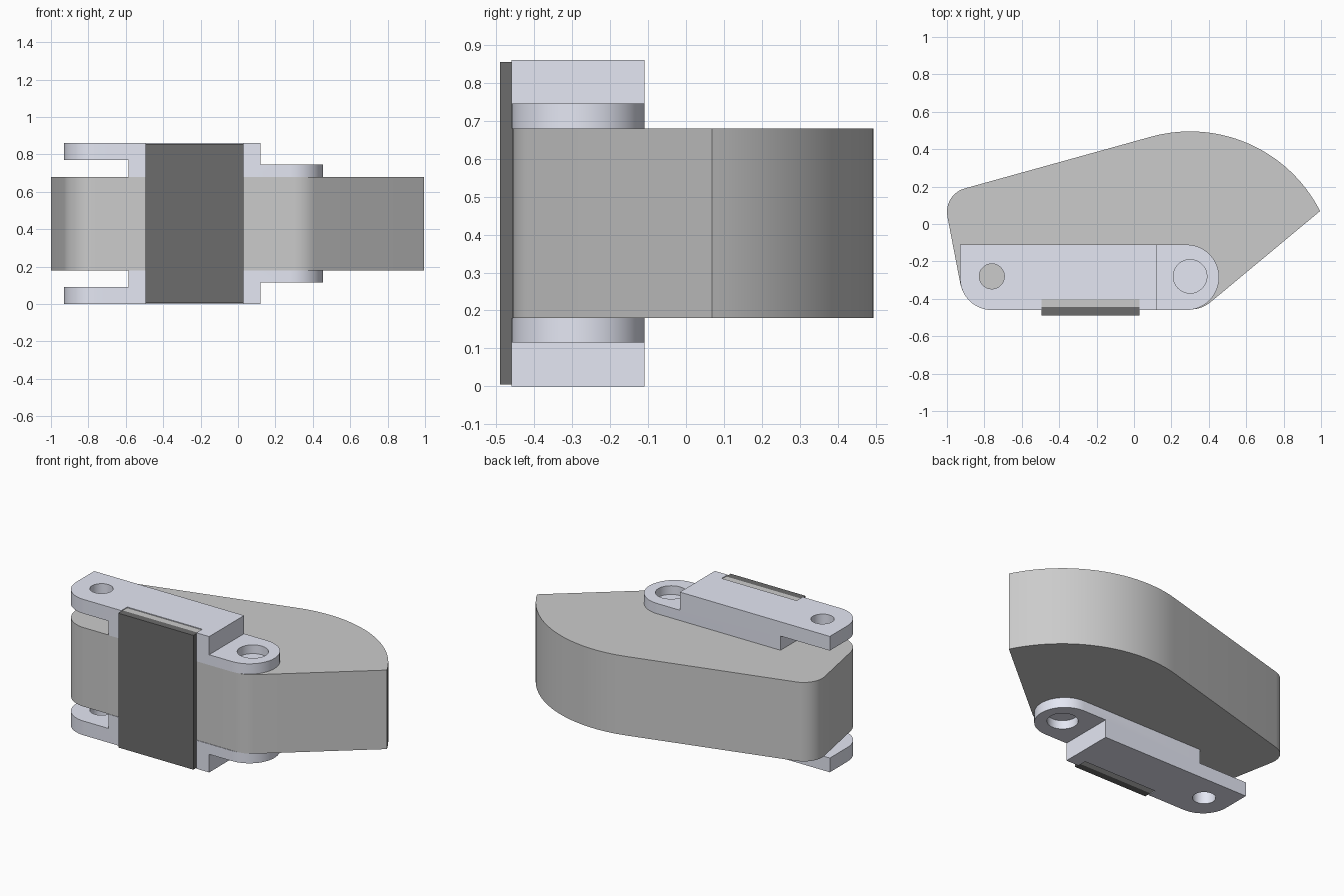
import bpy, bmesh
from math import sin, cos, radians

if "Cube" in bpy.data.objects:
    bpy.data.objects.remove(bpy.data.objects["Cube"])

MID = 0.43  # height of the symmetry plane


def arc(cx, cy, r, a0, a1, n=12):
    angles = [radians(a0 + (a1 - a0) * i / n) for i in range(n + 1)]
    return [(cx + r * cos(a), cy + r * sin(a)) for a in angles]


def rect(x0, x1, y0, y1):
    return [(x0, y0), (x1, y0), (x1, y1), (x0, y1)]


def prism(name, outline, z0, z1, mat=None):
    bm = bmesh.new()
    face = bm.faces.new([bm.verts.new((x, y, z0 - MID)) for x, y in outline])
    ext = bmesh.ops.extrude_face_region(bm, geom=[face])
    top = [g for g in ext["geom"] if isinstance(g, bmesh.types.BMVert)]
    bmesh.ops.translate(bm, vec=(0, 0, z1 - z0), verts=top)
    bmesh.ops.recalc_face_normals(bm, faces=bm.faces)
    me = bpy.data.meshes.new(name)
    bm.to_mesh(me)
    bm.free()
    ob = bpy.data.objects.new(name, me)
    ob.location.z = MID
    bpy.context.collection.objects.link(ob)
    if mat:
        me.materials.append(mat)
    return ob


def activate(ob):
    bpy.ops.object.select_all(action="DESELECT")
    ob.select_set(True)
    bpy.context.view_layer.objects.active = ob


def cut(ob, outline, z0, z1):
    tool = prism("cutter", outline, z0, z1)
    tool.hide_render = True
    mod = ob.modifiers.new("cut", "BOOLEAN")
    mod.operation, mod.solver, mod.object = "DIFFERENCE", "EXACT", tool
    activate(ob)
    bpy.ops.object.modifier_apply(modifier=mod.name)
    bpy.data.objects.remove(tool, do_unlink=True)


def smooth(ob):
    activate(ob)
    bpy.ops.object.shade_smooth_by_angle(angle=radians(30))


def material(name, color):
    m = bpy.data.materials.new(name)
    m.diffuse_color = color
    m.use_nodes = True
    m.node_tree.nodes["Principled BSDF"].inputs["Base Color"].default_value = m.diffuse_color
    return m


pale = material("pale_blue", (0.78, 0.8, 0.9, 1))
dark = material("dark_grey", (0.15, 0.15, 0.15, 1))

# Body: flat-topped block with a large curved back edge and a pointed right tip
body = prism("body",
             arc(0.30, -0.285, 0.78, 27, 105.3, 28)
             + arc(-0.87, 0.065, 0.13, 105.3, 191.3)
             + arc(-0.76, -0.285, 0.172, 191.3, 270)
             + arc(0.30, -0.285, 0.172, 270, 309.6, 8), 0.18, 0.68)
smooth(body)

# Bracket: upper half, notched at the front for the plate
bracket = prism("brackets",
                [(-0.93, -0.11)]
                + arc(-0.76, -0.29, 0.17, 180, 270)
                + [(-0.495, -0.46), (-0.495, -0.40), (0.03, -0.40), (0.03, -0.46)]
                + arc(0.28, -0.285, 0.175, -90, 90, 24), 0.68, 0.86, pale)
cut(bracket, rect(-1.1, -0.585, -0.6, 0), 0.6, 0.77)      # gap under the left arm
cut(bracket, rect(0.12, 0.6, -0.6, 0), 0.745, 1.0)        # step down to the right lobe
cut(bracket, arc(-0.76, -0.28, 0.067, 0, 348.75, 31), 0.7, 1.0)   # through hole
cut(bracket, arc(0.30, -0.28, 0.09, 0, 348.75, 31), 0.69, 1.0)    # blind hole

# Lower bracket mirrored across the middle
mirror = bracket.modifiers.new("mirror", "MIRROR")
mirror.use_axis = (False, False, True)
mirror.use_mirror_merge = False
activate(bracket)
bpy.ops.object.modifier_apply(modifier=mirror.name)
smooth(bracket)

# Front plate and its lighter backing strip
prism("front_plate", rect(-0.495, 0.03, -0.49, -0.445), 0.005, 0.855, dark)
prism("plate_backing", rect(-0.495, 0.03, -0.445, -0.40), 0.005, 0.855)
